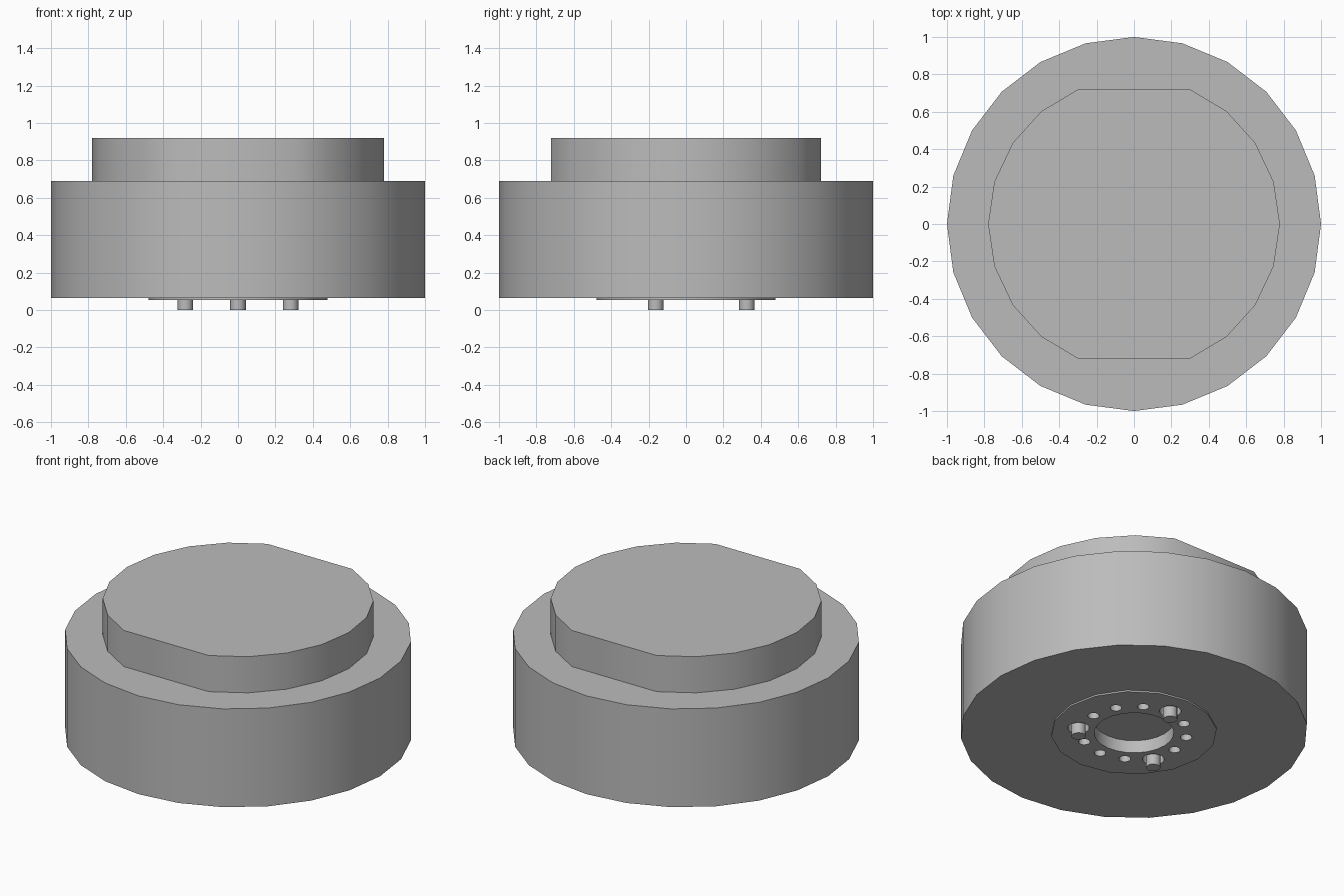
import bpy
import bmesh
from math import cos, sin, radians, pi
from mathutils import Vector

cube = bpy.data.objects.get("Cube")
if cube:
    bpy.data.objects.remove(cube)

grey = bpy.data.materials.new("plain grey")
grey.use_nodes = True
colour = (0.5, 0.5, 0.5, 1)
grey.diffuse_color = colour
grey.node_tree.nodes["Principled BSDF"].inputs["Base Color"].default_value = colour


def circle(radius, sides, centre=(0, 0)):
    return [(centre[0] + radius * cos(2 * pi * i / sides),
             centre[1] + radius * sin(2 * pi * i / sides)) for i in range(sides)]


def polar(radius, degrees):
    return (radius * cos(radians(degrees)), radius * sin(radians(degrees)))


def prisms(name, items):
    """Object made of extruded outlines, each given as (outline, bottom, top)."""
    bm = bmesh.new()
    for outline, bottom, top in items:
        base = bm.faces.new([bm.verts.new((x, y, bottom)) for x, y in outline])
        side = bmesh.ops.extrude_face_region(bm, geom=[base])["geom"]
        moved = [v for v in side if isinstance(v, bmesh.types.BMVert)]
        bmesh.ops.translate(bm, verts=moved, vec=Vector((0, 0, top - bottom)))
    bmesh.ops.recalc_face_normals(bm, faces=bm.faces)
    mesh = bpy.data.meshes.new(name)
    bm.to_mesh(mesh)
    bm.free()
    mesh.materials.append(grey)
    obj = bpy.data.objects.new(name, mesh)
    bpy.context.collection.objects.link(obj)
    return obj


def activate(obj):
    bpy.ops.object.select_all(action="DESELECT")
    obj.select_set(True)
    bpy.context.view_layer.objects.active = obj


BASE, PLATE, FLOOR = 0.065, 0.055, 0.135
SHOULDER, TOP = 0.69, 0.92
pin_angles = (90, 210, 330)

# Drum body, flat-sided cap and underside plate
body = prisms("body", [(circle(1, 24), BASE, SHOULDER)])
arc = [polar(0.78, -67.5 + i * 135 / 8) for i in range(9)]
cap = prisms("cap", [(arc + [(-x, -y) for x, y in arc], SHOULDER, TOP)])
plate = prisms("mounting_plate", [(circle(0.478, 16), PLATE, BASE)])

# Three pins standing in their sockets
pins = [prisms(f"pin_{i + 1}", [(circle(0.042, 12, polar(0.325, a)), 0, FLOOR)])
        for i, a in enumerate(pin_angles)]

# Centre bore, pin sockets and the ring of small holes
holes = [(circle(0.23, 24), -0.1, FLOOR)]
for a in range(0, 360, 30):
    if a in pin_angles:
        outline = circle(0.063, 14, polar(0.325, a))
    else:
        outline = circle(0.034, 12, polar(0.305, a))
    holes.append((outline, -0.1, FLOOR))
cutter = prisms("hole_cutter", holes)
cutter.hide_render = True

for obj in (body, plate):
    cut = obj.modifiers.new("holes", "BOOLEAN")
    cut.operation = "DIFFERENCE"
    cut.solver = "EXACT"
    cut.object = cutter
    activate(obj)
    bpy.ops.object.modifier_apply(modifier=cut.name)
bpy.data.objects.remove(cutter)

# Smooth round walls with crisp rims
for obj in (body, cap, plate, *pins):
    activate(obj)
    bpy.ops.object.shade_smooth_by_angle(angle=radians(35))
